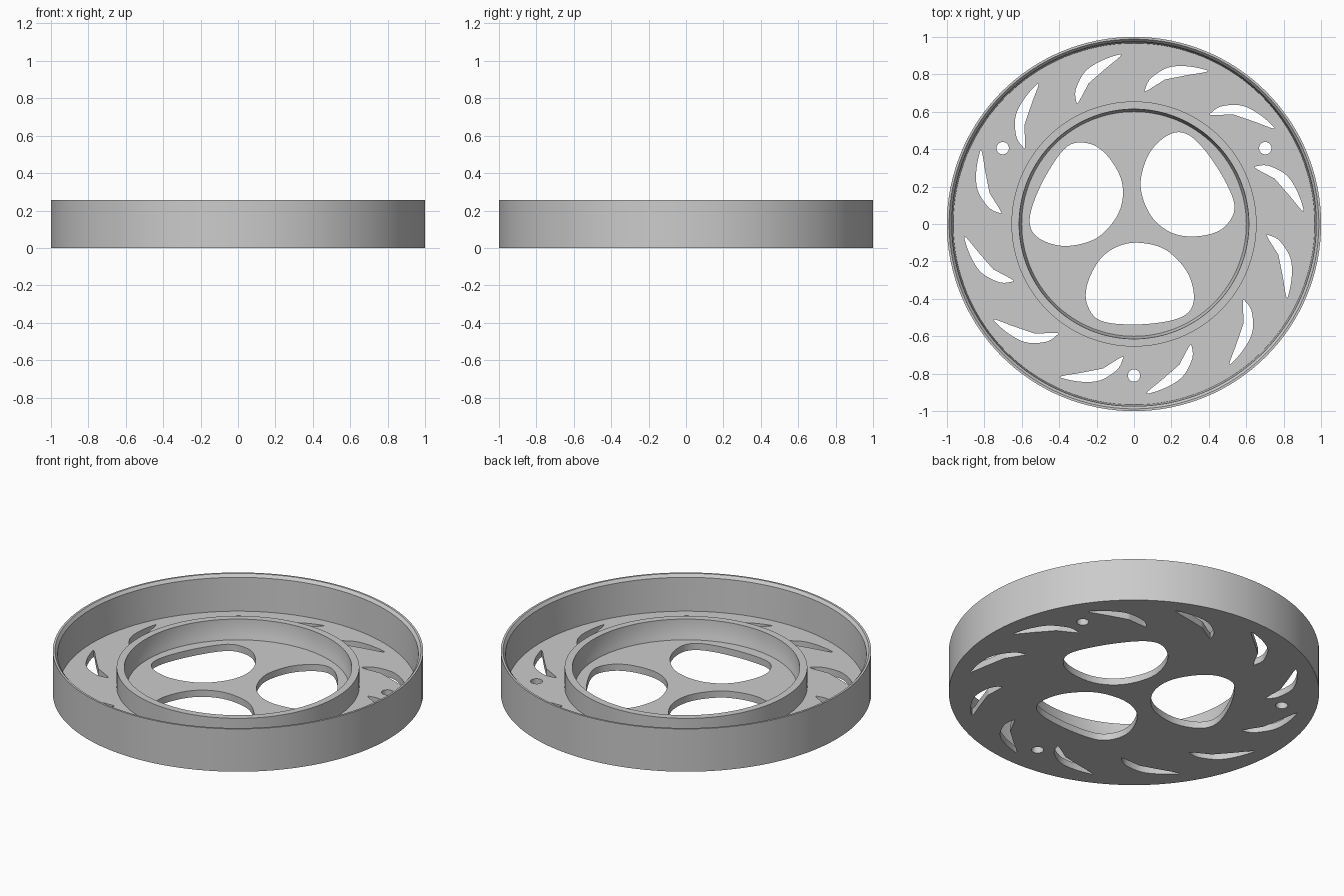
import bpy, bmesh, math
from mathutils import Vector, Matrix

cube = bpy.data.objects.get("Cube")
if cube:
    bpy.data.objects.remove(cube, do_unlink=True)

SEGMENTS = 128
FLOOR = 0.04

grey = bpy.data.materials.new("plain grey")
grey.use_nodes = True
colour = (0.6, 0.6, 0.6, 1)
grey.diffuse_color = colour
grey.node_tree.nodes["Principled BSDF"].inputs["Base Color"].default_value = colour


def make_object(name, bm):
    bmesh.ops.recalc_face_normals(bm, faces=bm.faces[:])
    mesh = bpy.data.meshes.new(name)
    bm.to_mesh(mesh)
    bm.free()
    mesh.materials.append(grey)
    obj = bpy.data.objects.new(name, mesh)
    bpy.context.collection.objects.link(obj)
    return obj


def lathe(name, profile, closed):
    """Spin a radius/height profile around the z axis."""
    bm = bmesh.new()
    verts = [bm.verts.new((r, 0, z)) for r, z in profile]
    pairs = list(zip(verts, verts[1:]))
    if closed:
        pairs.append((verts[-1], verts[0]))
    edges = [bm.edges.new(p) for p in pairs]
    bmesh.ops.spin(bm, geom=verts + edges, cent=(0, 0, 0), axis=(0, 0, 1),
                   angle=math.tau, steps=SEGMENTS, use_merge=False)
    bmesh.ops.remove_doubles(bm, verts=bm.verts[:], dist=0.0001)
    return make_object(name, bm)


def smooth_outline(points, steps=6):
    """Closed smooth curve through the points; a doubled point is a corner."""
    pts = [Vector(p) for p in points]
    result = []
    for i, b in enumerate(pts):
        a, c, d = pts[i - 1], pts[(i + 1) % len(pts)], pts[(i + 2) % len(pts)]
        if (b - c).length < 0.0001:
            continue
        for k in range(steps):
            t = k / steps
            result.append(0.5 * (2 * b + (c - a) * t + (2 * a - 5 * b + 4 * c - d) * t ** 2
                                 + (3 * b - a - 3 * c + d) * t ** 3))
    return result


def add_prisms(bm, outline, count):
    """Repeat a tall prism of the outline around the centre."""
    for n in range(count):
        turn = Matrix.Rotation(math.tau * n / count, 3, 'Z')
        face = bm.faces.new([bm.verts.new(turn @ Vector((p.x, p.y, -0.1))) for p in outline])
        top = bmesh.ops.extrude_face_region(bm, geom=[face])["geom"]
        bmesh.ops.translate(bm, vec=(0, 0, 0.25),
                            verts=[v for v in top if isinstance(v, bmesh.types.BMVert)])


# Dish: floor and outer wall with a bevelled rim
dish = lathe("dish", [(0, 0), (1, 0), (1, 0.255), (0.988, 0.255), (0.974, 0.238),
                      (0.966, FLOOR), (0, FLOOR)], False)

# Openings: three large windows, twelve curved vents, three bolt holes
window = smooth_outline([(0.02, -0.1), (0.166, -0.136), (0.28, -0.25), (0.32, -0.377),
                         (0.294, -0.468), (0.193, -0.517), (0, -0.537), (-0.18, -0.516),
                         (-0.25, -0.43), (-0.25, -0.324), (-0.19, -0.2), (-0.1, -0.126)])
vent = smooth_outline([(0.06, 0.72), (0.09, 0.778), (0.18, 0.835), (0.28, 0.843),
                       (0.38, 0.825), (0.385, 0.813), (0.283, 0.795),
                       (0.165, 0.772), (0.165, 0.772), (0.07, 0.713)])
bolt = [Vector((0.033 * math.cos(a), 0.033 * math.sin(a) - 0.81))
        for a in (math.tau * i / 24 for i in range(24))]
bm = bmesh.new()
add_prisms(bm, window, 3)
add_prisms(bm, vent, 12)
add_prisms(bm, bolt, 3)
cutter = make_object("opening_cutter", bm)
cutter.hide_render = True

cut = dish.modifiers.new("openings", 'BOOLEAN')
cut.operation = 'DIFFERENCE'
cut.solver = 'EXACT'
cut.object = cutter
bpy.context.view_layer.objects.active = dish
bpy.ops.object.modifier_apply(modifier=cut.name)
bpy.data.objects.remove(cutter, do_unlink=True)

# Inner ring standing on the floor, with a small fillet inside its foot
ring = lathe("inner_ring", [(0.6, FLOOR - 0.01), (0.655, FLOOR - 0.01), (0.655, 0.157),
                            (0.614, 0.157), (0.608, 0.055), (0.6, FLOOR)], True)

for obj in (dish, ring):
    bpy.ops.object.select_all(action='DESELECT')
    obj.select_set(True)
    bpy.context.view_layer.objects.active = obj
    bpy.ops.object.shade_smooth_by_angle(angle=math.radians(30))
